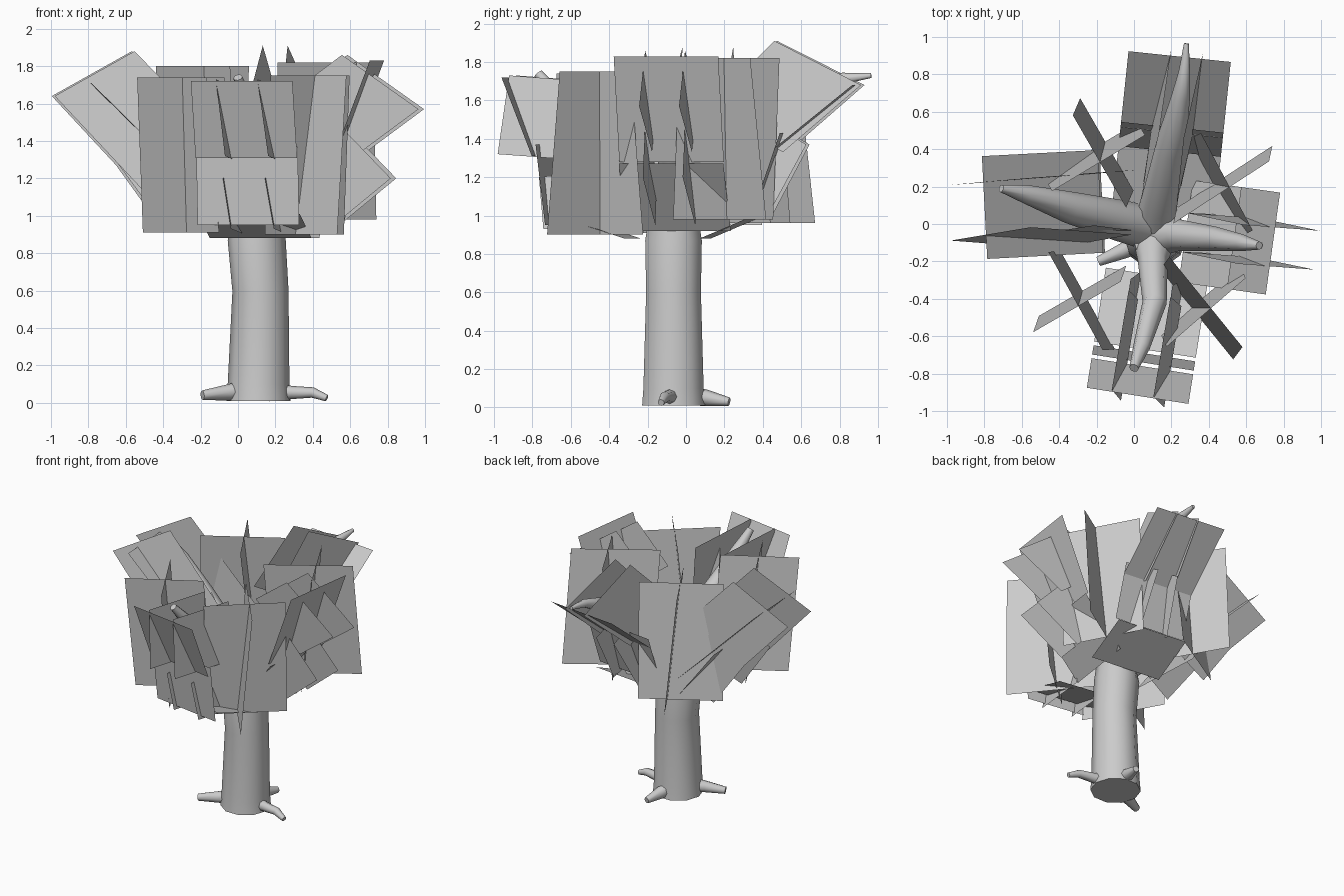
import bpy
from math import cos, sin, radians
from mathutils import Vector


def tube(name, pts, sides=2):
    """Tapered round limb through (x, y, z, radius) points."""
    cu = bpy.data.curves.new(name, 'CURVE')
    cu.dimensions = '3D'
    cu.bevel_depth = 1.0
    cu.bevel_resolution = sides
    cu.use_fill_caps = True
    sp = cu.splines.new('POLY')
    sp.points.add(len(pts) - 1)
    for p, (x, y, z, r) in zip(sp.points, pts):
        p.co = (x, y, z, 1)
        p.radius = r
    ob = bpy.data.objects.new(name, cu)
    bpy.context.collection.objects.link(ob)
    bpy.ops.object.select_all(action='DESELECT')
    ob.select_set(True)
    bpy.context.view_layer.objects.active = ob
    bpy.ops.object.convert(target='MESH')
    bpy.ops.object.shade_smooth_by_angle(angle=radians(60))


def cards(name, quads):
    """Flat leaf cards, one quad each."""
    me = bpy.data.meshes.new(name)
    verts = [v for q in quads for v in q]
    me.from_pydata(verts, [], [tuple(range(i, i + 4)) for i in range(0, len(verts), 4)])
    ob = bpy.data.objects.new(name, me)
    bpy.context.collection.objects.link(ob)


def spray(name, origin, heading, strips, blades, sides, width=0.55, turn=0):
    """Bent leaf strip along a branch, with two upright blades through each part.
    Strips and blades are given as (distance outward, z); sides = (offset, lean) of each blade."""
    a = radians(heading)
    o, u, v = Vector((*origin, 0)), Vector((cos(a), sin(a), 0)), Vector((-sin(a), cos(a), 0))
    at = lambda r, s, z: o + u * r + v * s + Vector((0, 0, z))
    quads = []
    for (r0, z0), (r1, z1) in strips:
        h = width / 2
        quads.append([at(r0, -h, z0), at(r0, h, z0), at(r1, h, z1), at(r1, -h, z1)])
    for corners in blades:
        zm = sum(c[1] for c in corners) / 4
        for s, lean in sides:
            quads.append([at(r, s + turn * (r - 0.6) - lean * (z - zm), z) for r, z in corners])
    cards(name, quads)


def cross(name, z0, z1, arms):
    """Two tall crossing cards; arms = (x, y, heading, width, sideways lean, slide along its plane)."""
    quads = []
    for cx, cy, ang, w, lean, slide in arms:
        a = radians(ang)
        u = Vector((cos(a), sin(a), 0))
        d = u * w / 2
        n = Vector((-sin(a), cos(a), 0)) * lean / 2 + u * slide / 2
        b, t = Vector((cx, cy, z0)) - n, Vector((cx, cy, z1)) + n
        quads.append([b - d, b + d, t + d, t - d])
    cards(name, quads)


# Trunk
tube("trunk", [(0.11, -0.065, 0.01, 0.172), (0.11, -0.065, 0.1, 0.165), (0.12, -0.065, 0.6, 0.15),
               (0.10, -0.065, 0.87, 0.155), (0.11, -0.065, 1.08, 0.12)], 3)

# Roots
tube("root_right", [(0.18, -0.07, 0.06, 0.05), (0.29, -0.09, 0.055, 0.035),
                    (0.40, -0.11, 0.055, 0.028), (0.475, -0.13, 0.025, 0.018)])
tube("root_left", [(0.03, -0.1, 0.065, 0.055), (-0.06, -0.145, 0.055, 0.042), (-0.19, -0.2, 0.04, 0.026)])
tube("root_back", [(0.12, 0.0, 0.065, 0.055), (0.14, 0.11, 0.05, 0.042), (0.17, 0.225, 0.03, 0.022)])

# Branches
tube("branch_left", [(0.11, -0.03, 0.95, 0.12), (-0.08, 0.02, 1.15, 0.11), (-0.35, 0.09, 1.4, 0.085),
                     (-0.58, 0.16, 1.6, 0.05), (-0.71, 0.19, 1.7, 0.02)])
tube("branch_back", [(0.11, -0.05, 0.95, 0.12), (0.13, 0.1, 1.14, 0.1), (0.19, 0.4, 1.43, 0.085),
                     (0.25, 0.68, 1.66, 0.05), (0.27, 0.82, 1.715, 0.03), (0.28, 0.965, 1.73, 0.013)])
tube("branch_right", [(0.11, -0.06, 0.95, 0.12), (0.24, -0.06, 1.15, 0.085), (0.44, -0.08, 1.4, 0.065),
                      (0.58, -0.1, 1.6, 0.045), (0.67, -0.115, 1.72, 0.022)])
tube("branch_front", [(0.11, -0.07, 0.95, 0.12), (0.1, -0.2, 1.15, 0.08), (0.11, -0.42, 1.35, 0.065),
                      (0.04, -0.66, 1.6, 0.045), (0.0, -0.77, 1.74, 0.025)])

# Leaf sprays along the four branches
spray("leaf_spray_front", (0.165, 0), -99,
      [((0.93, 1.72), (0.77, 1.31)), ((0.75, 1.37), (0.70, 0.95)), ((0.68, 1.01), (0.28, 0.88))],
      [((0.92, 1.73), (0.97, 1.32), (0.42, 1.28), (0.38, 1.69)),
       ((0.76, 1.2), (0.73, 0.93), (0.27, 0.9), (0.32, 1.25))],
      [(-0.11, 0.14), (0.12, 0.16)])
spray("leaf_spray_right", (0, 0), -8,
      [((0.75, 1.83), (0.54, 1.28)), ((0.56, 1.27), (0.28, 0.92))],
      [((0.58, 1.86), (0.99, 1.57), (0.66, 1.33), (0.27, 1.63)),
       ((0.6, 1.45), (0.84, 1.2), (0.53, 0.95), (0.28, 1.22))],
      [(-0.11, 0.09), (0.1, 0.09)])
spray("leaf_spray_back", (0.15, 0), 84,
      [((0.90, 1.68), (0.49, 1.35)), ((0.52, 1.43), (0.39, 1.05)), ((0.43, 1.02), (0.10, 0.88))],
      [((0.47, 1.91), (0.93, 1.68), (0.52, 1.33), (0.12, 1.56)),
       ((0.42, 1.5), (0.64, 1.37), (0.44, 1.0), (0.2, 1.1))],
      [(-0.1, -0.08), (0.08, 0.08)], turn=-0.08)
spray("leaf_spray_left", (0, 0.13), 183,
      [((0.80, 1.71), (0.18, 1.10)), ((0.48, 1.36), (0.17, 0.95))],
      [((0.56, 1.88), (0.99, 1.64), (0.45, 1.06), (0.02, 1.32)),
       ((0.22, 1.5), (0.66, 1.29), (0.40, 0.93), (-0.03, 1.14))],
      [(-0.14, 0.01), (0.18, 0.15)], turn=0.03)

# Crossing leaf cards between the branches
cross("leaf_cross_front_left", 0.91, 1.74,
      [(-0.29, -0.40, 30, 0.54, -0.06, -0.07), (-0.28, -0.41, -61, 0.6, -0.06, -0.03)])
cross("leaf_cross_front_right", 0.90, 1.75,
      [(0.37, -0.44, 41, 0.56, -0.07, -0.02), (0.36, -0.45, -51, 0.62, 0.08, -0.02)])
cross("leaf_cross_back_left", 0.96, 1.80,
      [(-0.21, 0.36, 31, 0.58, -0.08, 0), (-0.165, 0.38, -60, 0.57, -0.08, 0.06)])
cross("leaf_cross_back_right", 0.98, 1.82,
      [(0.475, 0.21, 33, 0.61, -0.06, -0.06), (0.465, 0.21, -62, 0.59, 0.07, 0)])
